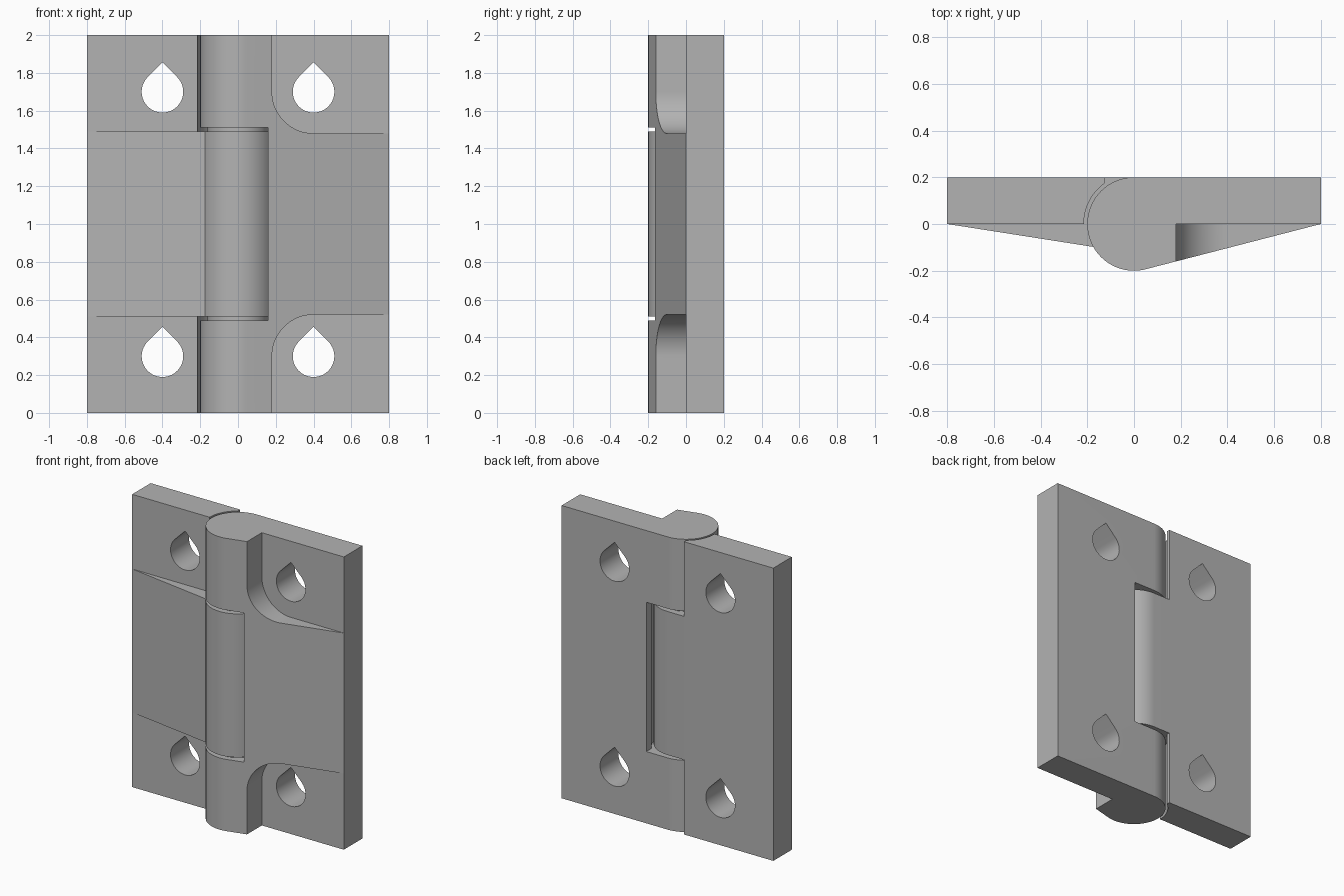
import bpy, bmesh
from math import pi, cos, sin, acos, asin, radians

if "Cube" in bpy.data.objects:
    bpy.data.objects.remove(bpy.data.objects["Cube"], do_unlink=True)

grey = bpy.data.materials.new("hinge grey")
grey.use_nodes = True
colour = (0.45, 0.45, 0.45, 1)
grey.diffuse_color = colour
grey.node_tree.nodes["Principled BSDF"].inputs["Base Color"].default_value = colour

R = 0.2            # knuckle radius
CLEAR = 0.215      # clearance radius around a knuckle
HEIGHT = 2.0


def arc(r, start, end, n=32, cx=0, cy=0):
    return [(cx + r * cos(start + (end - start) * i / n),
             cy + r * sin(start + (end - start) * i / n)) for i in range(n + 1)]


def prism(name, outline, low, high, axis="z"):
    """Extrude a 2D outline along z (outline in xy) or along y (outline in xz)."""
    def place(p, h):
        return (p[0], p[1], h) if axis == "z" else (p[0], h, p[1])
    bm = bmesh.new()
    a = [bm.verts.new(place(p, low)) for p in outline]
    b = [bm.verts.new(place(p, high)) for p in outline]
    bm.faces.new(a)
    bm.faces.new(b)
    for i in range(len(a)):
        j = (i + 1) % len(a)
        bm.faces.new((a[i], a[j], b[j], b[i]))
    bmesh.ops.recalc_face_normals(bm, faces=bm.faces[:])
    mesh = bpy.data.meshes.new(name)
    bm.to_mesh(mesh)
    bm.free()
    mesh.materials.append(grey)
    ob = bpy.data.objects.new(name, mesh)
    bpy.context.collection.objects.link(ob)
    return ob


def activate(ob):
    bpy.ops.object.select_all(action="DESELECT")
    ob.select_set(True)
    bpy.context.view_layer.objects.active = ob


def cut(target, cutter):
    cutter.hide_render = True
    mod = target.modifiers.new("cut", "BOOLEAN")
    mod.operation = "DIFFERENCE"
    mod.solver = "EXACT"
    mod.object = cutter
    activate(target)
    bpy.ops.object.modifier_apply(modifier=mod.name)
    bpy.data.objects.remove(cutter, do_unlink=True)


def drill(leaf, x):
    # teardrop screw holes, pointed at the top
    for z in (0.3, 1.7):
        hole = arc(0.11, radians(135), radians(405), 40, x, z)
        hole.append((x, z + 0.11 * 2 ** 0.5))
        cut(leaf, prism("hole_cutter", hole, -0.5, 0.5, "y"))


# Left-hand knuckle pair leaf: plate, tapered cover tangent to the barrel
tangent = acos(R / 0.8)
outline = [(0.8, 0), (0.8, R)] + arc(R, pi / 2, 2 * pi - tangent, 64)
outer_leaf = prism("outer_knuckle_leaf", outline, 0, HEIGHT)

# recess for the middle knuckle
a = acos(0.16 / CLEAR)
recess = [(-0.3, -0.3), (0.16, -0.3)] + arc(CLEAR, -a, a) + [(0.16, 0.3), (-0.3, 0.3)]
cut(outer_leaf, prism("recess_cutter", recess, 0.49, 1.51))

# rounded screw pockets in the cover
upper = [(0.18, 2.1)] + arc(0.22, pi, 1.5 * pi, 24, 0.4, 1.7) + [(0.9, 1.48), (0.9, 2.1)]
lower = [(x, HEIGHT - z) for x, z in upper]
for pocket in (upper, lower):
    cut(outer_leaf, prism("pocket_cutter", pocket, -0.4, 0, "y"))
drill(outer_leaf, 0.4)

# Right-hand leaf with the single middle knuckle
outline = [(-0.8, R), (-0.8, 0)] + arc(R, pi + asin(0.098 / R), 2.5 * pi, 64)
middle_leaf = prism("middle_knuckle_leaf", outline, 0, HEIGHT)

# clear the cover and barrel away above and below the knuckle
clear = [(-0.9, -0.3), (-0.9, 0)] + arc(CLEAR, pi, pi - acos(0.125 / CLEAR), 20)
clear += [(-0.125, 0.3), (0.3, 0.3), (0.3, -0.3)]
for low, high in ((-0.1, 0.51), (1.49, 2.1)):
    cut(middle_leaf, prism("clearance_cutter", clear, low, high))
drill(middle_leaf, -0.4)

# Pivot bosses bridging the gaps between knuckles
bosses = [prism(name, arc(0.162, 0, 2 * pi, 48)[:-1], z - 0.015, z + 0.015)
          for name, z in (("lower_pivot", 0.5), ("upper_pivot", 1.5))]

for ob in [outer_leaf, middle_leaf] + bosses:
    activate(ob)
    bpy.ops.object.shade_smooth_by_angle(angle=radians(25))
